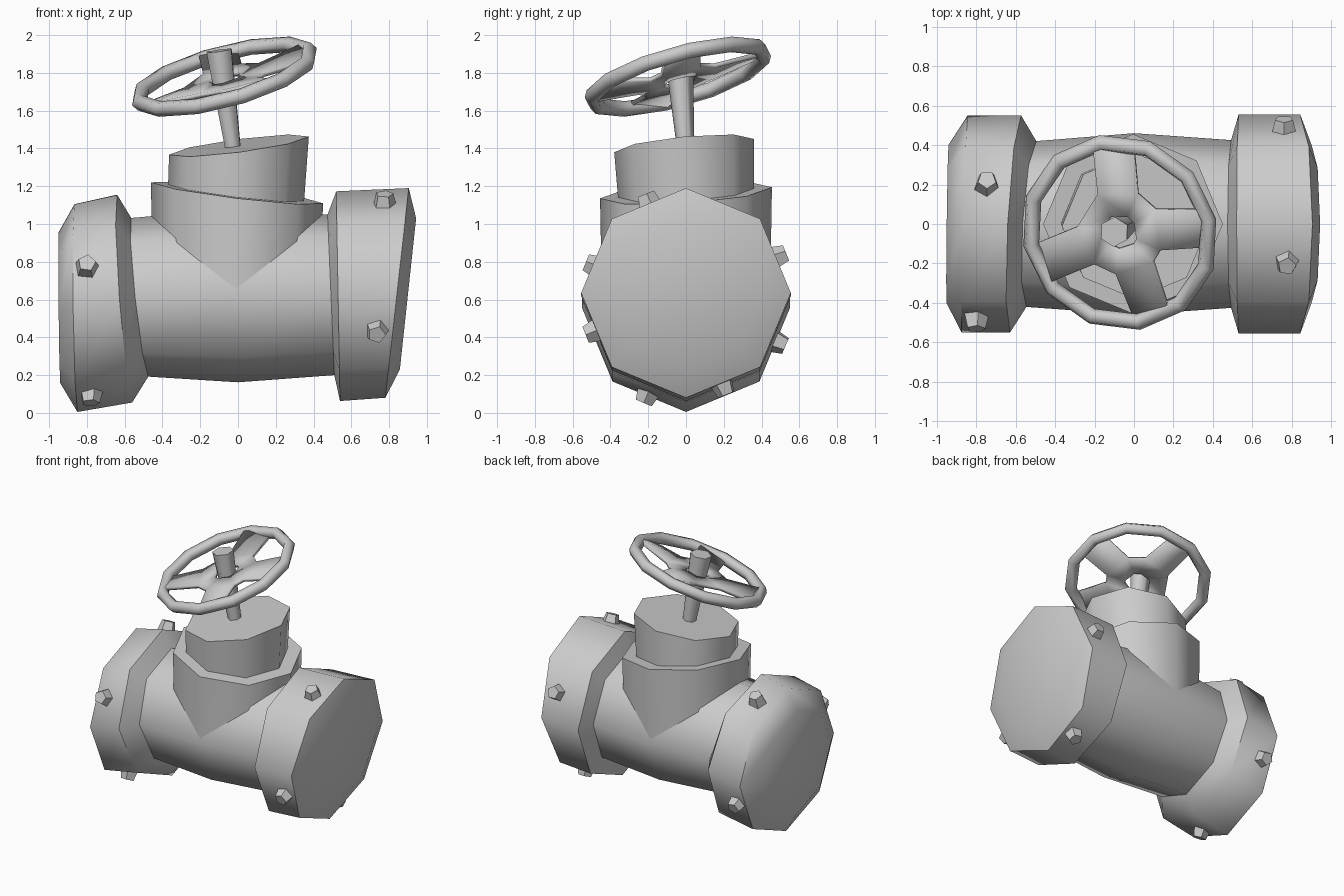
import bpy, bmesh
from math import sin, cos, pi, radians
from mathutils import Vector, Matrix

if "Cube" in bpy.data.objects:
    bpy.data.objects.remove(bpy.data.objects["Cube"])


def finish(name, bm, angle=50):
    """Turn a bmesh into a named object, smooth below the given angle."""
    bmesh.ops.recalc_face_normals(bm, faces=bm.faces)
    me = bpy.data.meshes.new(name)
    bm.to_mesh(me)
    bm.free()
    ob = bpy.data.objects.new(name, me)
    bpy.context.collection.objects.link(ob)
    bpy.ops.object.select_all(action='DESELECT')
    ob.select_set(True)
    bpy.context.view_layer.objects.active = ob
    bpy.ops.object.shade_smooth_by_angle(angle=radians(angle))
    return ob


def loft(name, rings, caps=True, closed=False, angle=50):
    """Skin a list of rings with quads."""
    bm = bmesh.new()
    vs = [[bm.verts.new(p) for p in r] for r in rings]
    n = len(vs[0])
    pairs = list(zip(vs, vs[1:])) + ([(vs[-1], vs[0])] if closed else [])
    for a, b in pairs:
        for i in range(n):
            j = (i + 1) % n
            bm.faces.new((a[i], a[j], b[j], b[i]))
    if caps and not closed:
        bm.faces.new(vs[0])
        bm.faces.new(vs[-1])
    return finish(name, bm, angle)


def ring_x(x, z, r, lean, turn):
    """Octagon around x; lean/turn skew it towards +z / +y."""
    out = []
    for i in range(8):
        c, s = cos(i * pi / 4), sin(i * pi / 4)
        out.append((x + lean * c + turn * s, r * s, z + r * c))
    return out


def ring_z(x, y, z, r, sx, sy):
    """Octagon around z on a sloping plane."""
    out = []
    for i in range(8):
        c, s = r * cos(i * pi / 4), r * sin(i * pi / 4)
        out.append((x + c, y + s, z + sx * c + sy * s))
    return out


# Pipe body with the two end flanges
loft("pipe_body", [ring_x(*p) for p in (
    (-0.945, 0.557, 0.40, -0.004, 0.005),
    (-0.858, 0.555, 0.55, -0.008, 0.015),
    (-0.600, 0.605, 0.55, -0.040, 0.028),
    (-0.520, 0.612, 0.42, -0.045, 0.025),
    (0.000, 0.622, 0.46, 0.0, 0.0),
    (0.492, 0.625, 0.425, -0.018, 0.0),
    (0.530, 0.618, 0.555, -0.010, 0.0),
    (0.842, 0.635, 0.555, 0.062, 0.0),
    (0.900, 0.630, 0.40, 0.043, 0.0))])

# Vertical neck and bonnet
loft("neck_and_bonnet", [ring_z(*p) for p in (
    (-0.01, 0.0, 0.60, 0.445, 0, 0),
    (-0.005, 0.0, 1.165, 0.455, -0.122, 0.065),
    (-0.01, 0.0, 1.165, 0.36, -0.122, 0.065),
    (0.005, -0.01, 1.415, 0.37, 0.13, 0.095))])


def peg(name, a, b, r1, r2, sides, spin=0.0):
    """Tapered prism from a to b."""
    a, b = Vector(a), Vector(b)
    d = b - a
    m = (Matrix.Translation((a + b) / 2) @ d.to_track_quat('Z', 'Y').to_matrix().to_4x4()
         @ Matrix.Rotation(spin, 4, 'Z'))
    bm = bmesh.new()
    bmesh.ops.create_cone(bm, cap_ends=True, segments=sides, radius1=r1, radius2=r2,
                          depth=d.length, matrix=m)
    finish(name, bm, 65 if sides == 6 else 30)


# Stem
peg("stem", (-0.018, 0.003, 1.34), (-0.100, -0.040, 1.918), 0.043, 0.076, 6)

# Flange bolts: four around each flange
for side, z, bolts in (
        ("left", 0.58, ((67, -0.745), (158, -0.80), (247, -0.78), (337, -0.77))),
        ("right", 0.628, ((22, 0.76), (112, 0.775), (202, 0.735), (292, 0.71)))):
    for k, (deg, x) in enumerate(bolts):
        a = radians(deg)
        p = lambda r: (x, r * cos(a), z + r * sin(a))
        peg(f"{side}_bolt_{k + 1}", p(0.47), p(0.573), 0.073, 0.048, 5, k * 1.1)

# Tilted handwheel frame
normal = Vector((-0.27, -0.28, 1)).normalized()
tilt = (Matrix.Translation((-0.072, -0.043, 1.78))
        @ Vector((0, 0, 1)).rotation_difference(normal).to_matrix().to_4x4())

# Wheel rim: low-poly torus
rings = []
for i in range(12):
    a = radians(i * 30 + 10)
    ring = []
    for k in range(6):
        t = k * pi / 3
        r = 0.474 + 0.042 * cos(t)
        ring.append(tilt @ Vector((r * cos(a), r * sin(a), 0.042 * sin(t))))
    rings.append(ring)
loft("wheel_rim", rings, closed=True, angle=65)

# Wheel hub plate with a centre hole and four flat spokes
bm = bmesh.new()
spokes = (5, 92, 203, 290)
inner, hub = [], []
for deg in spokes:
    for off in (-28, 28):
        a = radians(deg + off)
        inner.append(bm.verts.new(tilt @ Vector((0.09 * cos(a), 0.09 * sin(a), -0.02))))
        hub.append(bm.verts.new(tilt @ Vector((0.225 * cos(a), 0.225 * sin(a), -0.02))))
for i in range(8):
    j = (i + 1) % 8
    bm.faces.new((inner[i], hub[i], hub[j], inner[j]))
for k, deg in enumerate(spokes):
    tip = []
    for off, dz in ((-13, -0.02), (13, 0.02)):
        a = radians(deg + off)
        tip.append(bm.verts.new(tilt @ Vector((0.455 * cos(a), 0.455 * sin(a), dz))))
    bm.faces.new((hub[2 * k], tip[0], tip[1], hub[2 * k + 1]))
plate = finish("wheel_spokes", bm, 20)
mod = plate.modifiers.new("thickness", 'SOLIDIFY')
mod.thickness = 0.025
mod.offset = 0
